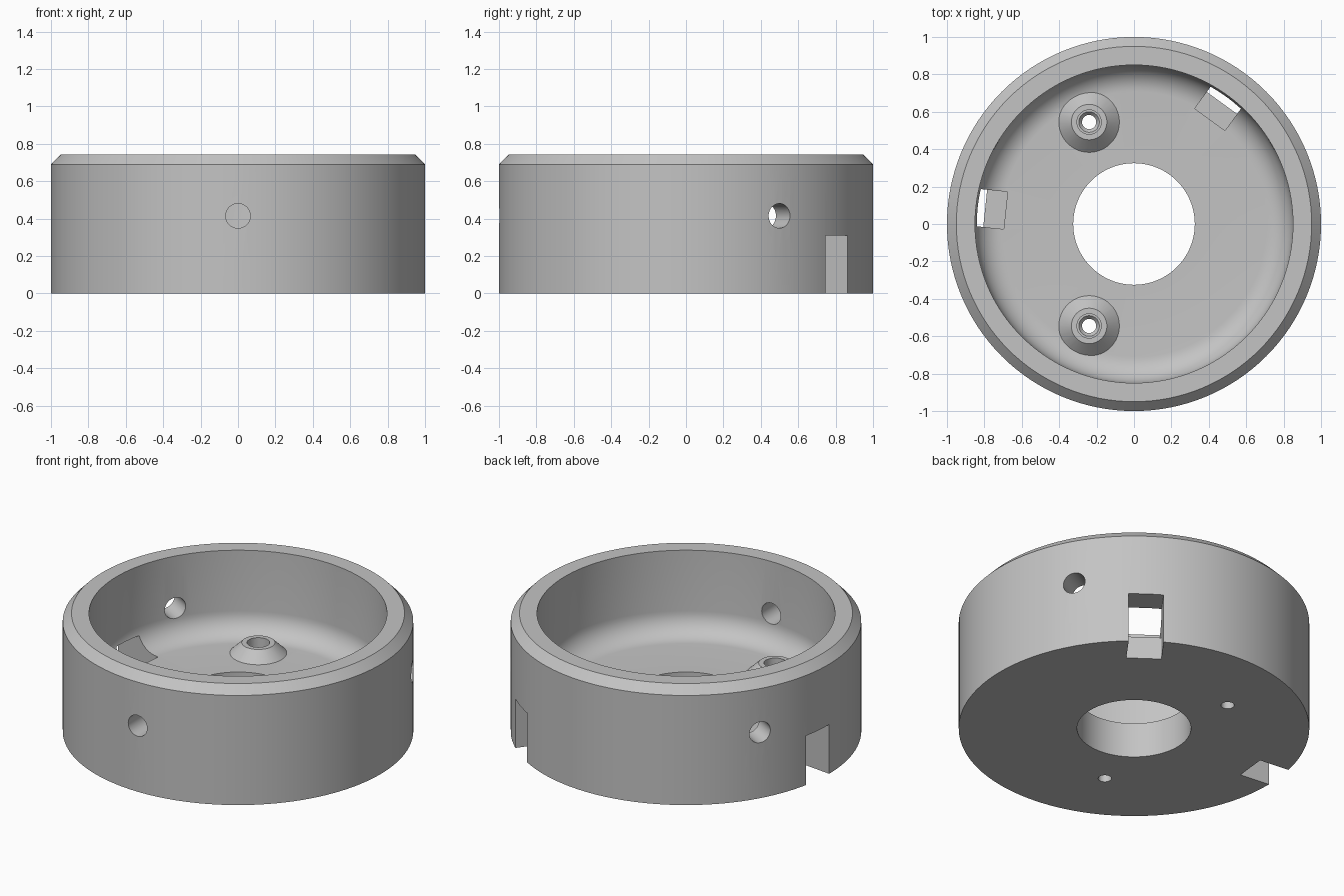
import bpy
import bmesh
from math import cos, sin, pi, radians
from mathutils import Matrix, Vector

cube = bpy.data.objects.get("Cube")
if cube:
    bpy.data.objects.remove(cube, do_unlink=True)

# Single matte grey material
grey = bpy.data.materials.new("light_grey")
grey.use_nodes = True
COLOUR = (0.55, 0.55, 0.55, 1)
grey.diffuse_color = COLOUR
grey.node_tree.nodes["Principled BSDF"].inputs["Base Color"].default_value = COLOUR

FLOOR = 0.22


def make_object(name, bm):
    bmesh.ops.recalc_face_normals(bm, faces=bm.faces)
    mesh = bpy.data.meshes.new(name)
    bm.to_mesh(mesh)
    bm.free()
    obj = bpy.data.objects.new(name, mesh)
    bpy.context.collection.objects.link(obj)
    mesh.materials.append(grey)
    return obj


def lathe(name, profile, steps, matrix=Matrix()):
    """Spin a closed (radius, height) outline around z."""
    bm = bmesh.new()
    verts = [bm.verts.new((r, 0, z)) for r, z in profile]
    edges = [bm.edges.new((a, b)) for a, b in zip(verts, verts[1:] + verts[:1])]
    bmesh.ops.spin(bm, geom=verts + edges, cent=(0, 0, 0), axis=(0, 0, 1),
                   angle=2 * pi, steps=steps, use_merge=True)
    bmesh.ops.remove_doubles(bm, verts=bm.verts, dist=1e-5)
    bmesh.ops.transform(bm, matrix=matrix, verts=bm.verts)
    return make_object(name, bm)


def box(name, low, high, matrix):
    low, high = Vector(low), Vector(high)
    bm = bmesh.new()
    bmesh.ops.create_cube(bm, size=1, matrix=matrix
                          @ Matrix.Translation((low + high) / 2)
                          @ Matrix.Diagonal((*(high - low), 1)))
    return make_object(name, bm)


def combine(target, tool, operation):
    mod = target.modifiers.new(tool.name, 'BOOLEAN')
    mod.object, mod.operation, mod.solver = tool, operation, 'EXACT'
    bpy.context.view_layer.objects.active = target
    bpy.ops.object.modifier_apply(modifier=mod.name)
    bpy.data.objects.remove(tool, do_unlink=True)


# Cup: chamfered rim, filleted floor and central opening
FILLET, INNER = 0.14, 0.85
fillet = [(INNER - FILLET * (1 - cos(a)), FLOOR + FILLET * (1 - sin(a)))
          for a in (pi / 2 * i / 10 for i in range(11))]
outline = [(0.325, 0), (1, 0), (1, 0.69), (0.95, 0.742), (INNER, 0.742)]
cup = lathe("round_housing", outline + fillet + [(0.325, FLOOR)], 128)

# Conical screw bosses with stepped holes
for side in (-1, 1):
    place = Matrix.Translation((-0.24, side * 0.545, 0))
    combine(cup, lathe("screw_boss", [(0, 0.15), (0.162, 0.15), (0.162, FLOOR),
                                      (0.095, 0.285), (0, 0.285)], 48, place), 'UNION')
    combine(cup, lathe("screw_hole", [(0, -0.1), (0.038, -0.1), (0.038, 0.15),
                                      (0.055, 0.17), (0.065, 0.17), (0.065, 0.4),
                                      (0, 0.4)], 32, place), 'DIFFERENCE')

# Radial holes through the wall
for angle in (-90, 30, 150):
    turn = Matrix.Rotation(radians(angle), 4, 'Z')
    place = turn @ Matrix.Translation((0, 0, 0.415)) @ Matrix.Rotation(pi / 2, 4, 'Y')
    combine(cup, lathe("wall_hole", [(0, 0.7), (0.066, 0.7), (0.066, 1.2), (0, 1.2)],
                       32, place), 'DIFFERENCE')

# Stepped notches at the lower edge: outer slot plus inner ledge
for angle in (54, 174):
    turn = Matrix.Rotation(radians(angle), 4, 'Z')
    combine(cup, box("notch_slot", (0.8, -0.1, -0.1), (1.2, 0.1, 0.31), turn), 'DIFFERENCE')
    combine(cup, box("notch_ledge", (0.69, -0.1, 0.14), (0.9, 0.1, 0.31), turn), 'DIFFERENCE')

# Smooth curved surfaces, keep crisp edges
bpy.ops.object.select_all(action='DESELECT')
cup.select_set(True)
bpy.context.view_layer.objects.active = cup
bpy.ops.object.shade_smooth_by_angle(angle=radians(30))
